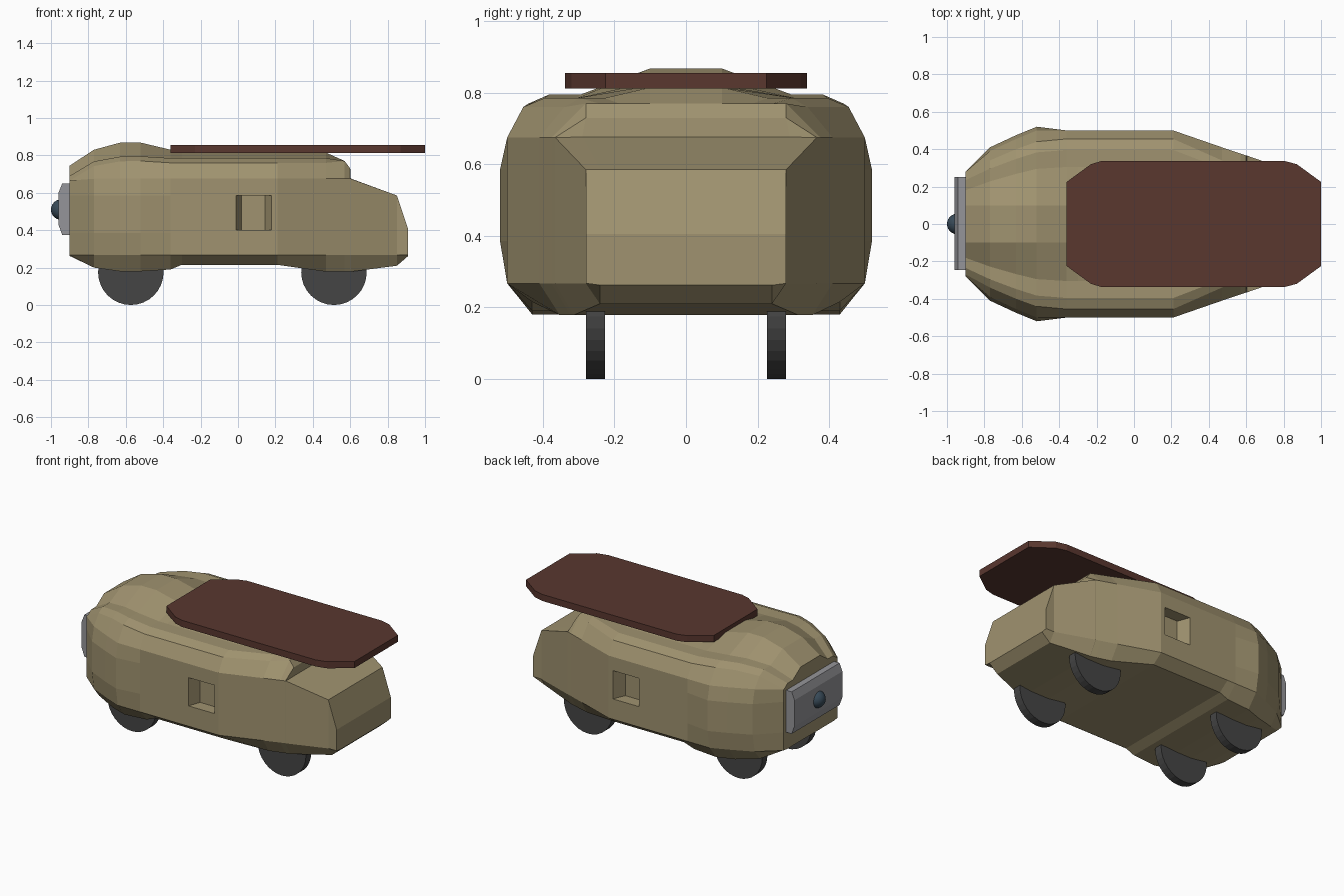
import bpy, bmesh, math

if "Cube" in bpy.data.objects:
    bpy.data.objects.remove(bpy.data.objects["Cube"])


def material(name, rgb):
    m = bpy.data.materials.new(name)
    m.diffuse_color = (*rgb, 1)
    m.use_nodes = True
    m.node_tree.nodes["Principled BSDF"].inputs["Base Color"].default_value = m.diffuse_color
    return m


TAN = material("tan", (0.35, 0.29, 0.16))
BROWN = material("brown", (0.10, 0.038, 0.028))
DARK = material("dark", (0.06, 0.06, 0.06))
GREY = material("grey", (0.30, 0.30, 0.32))
BLUE = material("blue", (0.04, 0.07, 0.10))


def loft(name, rings, mat):
    """Closed solid through rings of equal point count."""
    bm = bmesh.new()
    rows = [[bm.verts.new(p) for p in r] for r in rings]
    n = len(rows[0])
    for a, b in zip(rows, rows[1:]):
        for i in range(n):
            j = (i + 1) % n
            bm.faces.new((a[i], a[j], b[j], b[i]))
    bm.faces.new(rows[0])
    bm.faces.new(rows[-1])
    bmesh.ops.recalc_face_normals(bm, faces=bm.faces)
    me = bpy.data.meshes.new(name)
    bm.to_mesh(me)
    bm.free()
    ob = bpy.data.objects.new(name, me)
    bpy.context.collection.objects.link(ob)
    me.materials.append(mat)
    return ob


def body_ring(x, belly, w, shoulder, zs, roof):
    """Mirrored cross-section: belly, bulging flank, rounded shoulder, raised roof."""
    bulge = .02 if -.8 < x < -.5 else 0
    drop = .025 if roof > zs else 0          # rounded shoulder only under a raised roof
    z5 = min(.675, zs - drop)
    z4 = min(.585, z5 - .02)
    z3 = min(.385, z4 - .02)
    half = [(w * .86, belly), (w, .267), (w + bulge, z3), (w + bulge, z4), (w, z5),
            (shoulder, zs - drop), (shoulder * .87, zs), (shoulder * .67, zs), (.10, roof)]
    return [(x, y, z) for y, z in half] + [(x, -y, z) for y, z in reversed(half)]


# Body: x, belly height, half width, shoulder y, shoulder z, roof z
stations = [
    (-.90, .262, .28, .27, .69, .745),
    (-.77, .20, .39, .34, .768, .83),
    (-.63, .18, .455, .40, .793, .868),
    (-.52, .18, .50, .44, .795, .868),
    (-.36, .19, .50, .455, .785, .83),
    (-.30, .215, .50, .455, .785, .82),
    (.21, .215, .50, .455, .785, .82),
    (.47, .178, .41, .34, .785, .815),
    (.57, .178, .376, .28, .77, .77),
    (.60, .178, .366, .28, .73, .73),
    (.603, .178, .366, .29, .676, .676),
    (.85, .21, .28, .24, .585, .585),
    (.91, .262, .28, .24, .405, .405),
]
body = loft("body", [body_ring(*s) for s in stations], TAN)


def pocket_rect(x0, x1, y):
    return [(x0, y, .40), (x1, y, .40), (x1, y, .585), (x0, y, .585)]


# Side pockets cut into both flanks
for s in (-1, 1):
    cutter = loft("pocket_cutter", [pocket_rect(.02, .145, s * .42),
                                    pocket_rect(-.01, .18, s * .501),
                                    pocket_rect(-.01, .18, s * .6)], TAN)
    cutter.hide_render = True
    mod = body.modifiers.new("pocket", 'BOOLEAN')
    mod.operation, mod.solver, mod.object = 'DIFFERENCE', 'EXACT', cutter
    bpy.context.view_layer.objects.active = body
    bpy.ops.object.modifier_apply(modifier=mod.name)
    bpy.data.objects.remove(cutter)

# Top plate
edge = [(-.36, .225), (-.23, .32), (-.17, .338), (.80, .338), (.87, .32), (1.0, .225)]
outline = edge + [(x, -y) for x, y in reversed(edge)]
loft("top_plate", [[(x, y, z) for x, y in outline] for z in (.812, .855)], BROWN)

# Nose panel and lens
prof = [(-.89, .375), (-.94, .375), (-.96, .43), (-.96, .60), (-.94, .65), (-.89, .65)]
loft("nose_panel", [[(x, y, z) for x, z in prof] for y in (-.245, .25)], GREY)
bpy.ops.mesh.primitive_uv_sphere_add(segments=24, ring_count=12, radius=.055,
                                     location=(-.945, 0, .51))
lens = bpy.context.object
lens.name = "nose_lens"
lens.data.materials.append(BLUE)
bpy.ops.object.shade_smooth()

# Wheels
for x, tag in ((-.573, "front"), (.513, "rear")):
    for s in (-1, 1):
        bpy.ops.mesh.primitive_cylinder_add(vertices=32, radius=.175, depth=.054,
                                            location=(x, s * .253, .175),
                                            rotation=(math.pi / 2, 0, 0))
        wheel = bpy.context.object
        wheel.name = f"{tag}_wheel"
        wheel.data.materials.append(DARK)
